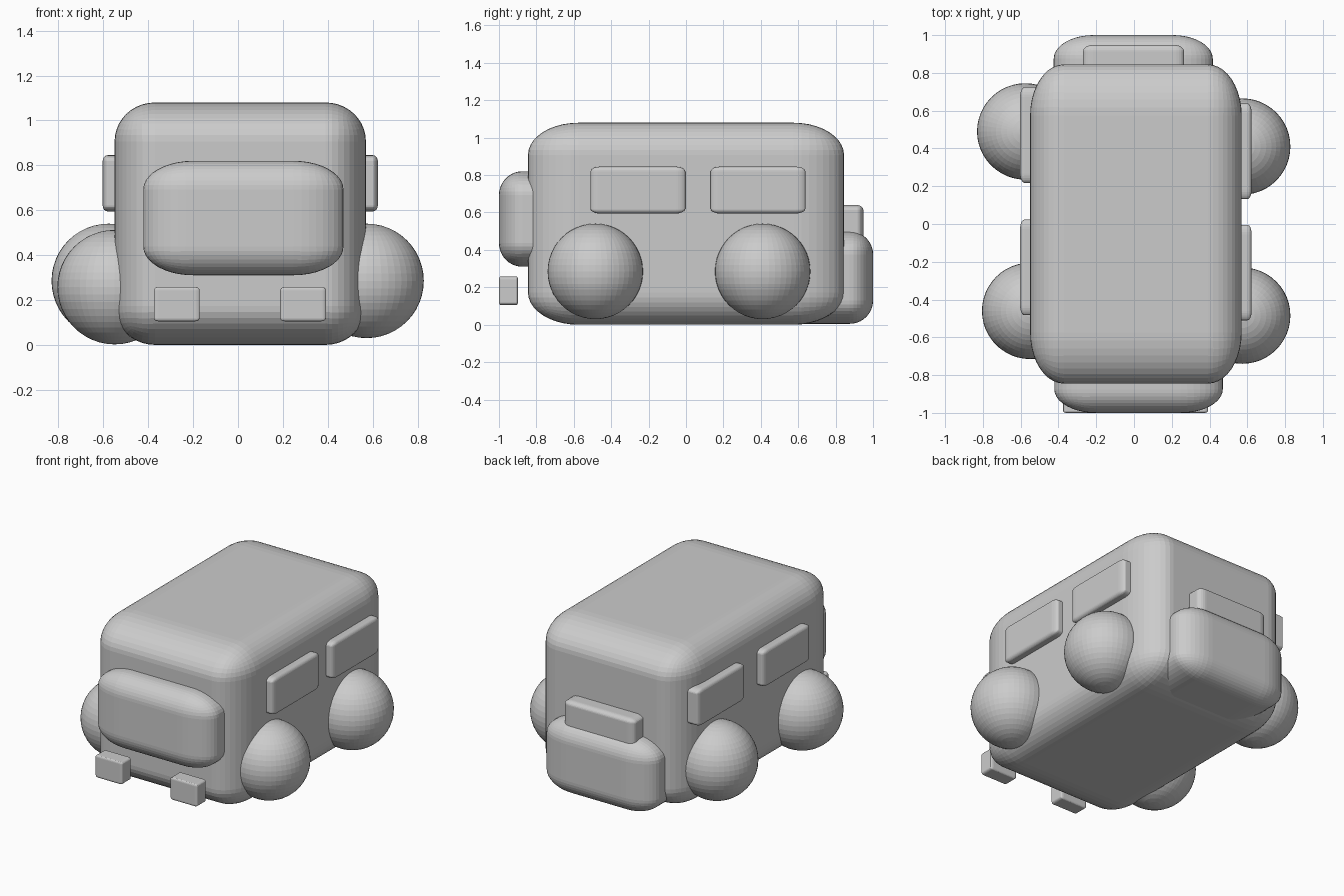
import bpy, bmesh
from mathutils import Vector

if "Cube" in bpy.data.objects:
    bpy.data.objects.remove(bpy.data.objects["Cube"])


def rounded_box(name, lo, hi, roundness, segments=10):
    """Bevelled unit cube stretched to fit lo..hi, so corners are elliptical."""
    lo, hi = Vector(lo), Vector(hi)
    size, centre = hi - lo, (lo + hi) / 2
    bm = bmesh.new()
    bmesh.ops.create_cube(bm, size=1)
    bmesh.ops.bevel(bm, geom=bm.edges[:], offset=roundness, offset_type='OFFSET',
                    segments=segments, profile=0.5, affect='EDGES')
    bmesh.ops.scale(bm, vec=size, verts=bm.verts[:])
    mesh = bpy.data.meshes.new(name)
    bm.to_mesh(mesh)
    bm.free()
    obj = bpy.data.objects.new(name, mesh)
    obj.location = centre
    bpy.context.collection.objects.link(obj)
    return obj


def wheel(name, centre):
    bpy.ops.mesh.primitive_uv_sphere_add(segments=48, ring_count=24,
                                         radius=0.255, location=centre)
    bpy.context.object.name = name


# Main body
rounded_box("body", (-0.55, -0.845, 0), (0.57, 0.845, 1.08), 0.16)

# Front panel, tail box and the small hump above it
rounded_box("front_panel", (-0.422, -1.0, 0.31), (0.47, -0.5, 0.82), 0.25)
rounded_box("tail_box", (-0.425, 0.5, 0.005), (0.417, 1.0, 0.50), 0.25)
rounded_box("tail_hump", (-0.27, 0.6, 0.38), (0.265, 0.948, 0.64), 0.1, 6)

# Headlights, standing just clear of the body
for side, x0 in (("left", -0.375), ("right", 0.188)):
    rounded_box("headlight_" + side, (x0, -1.0, 0.105),
                (x0 + 0.204, -0.898, 0.258), 0.1, 6)

# Side windows: the left pair sits slightly behind the right pair
for side, x0, x1, starts in (("right", 0.4, 0.623, (-0.51, 0.132)),
                             ("left", -0.603, -0.38, (-0.483, 0.218))):
    for place, y0 in zip(("front", "rear"), starts):
        rounded_box(f"window_{side}_{place}", (x0, y0, 0.595),
                    (x1, y0 + 0.506, 0.845), 0.1, 6)

# Ball wheels
wheel("wheel_right_front", (0.573, -0.485, 0.285))
wheel("wheel_right_rear", (0.573, 0.41, 0.285))
wheel("wheel_left_front", (-0.55, -0.46, 0.257))
wheel("wheel_left_rear", (-0.576, 0.49, 0.285))
